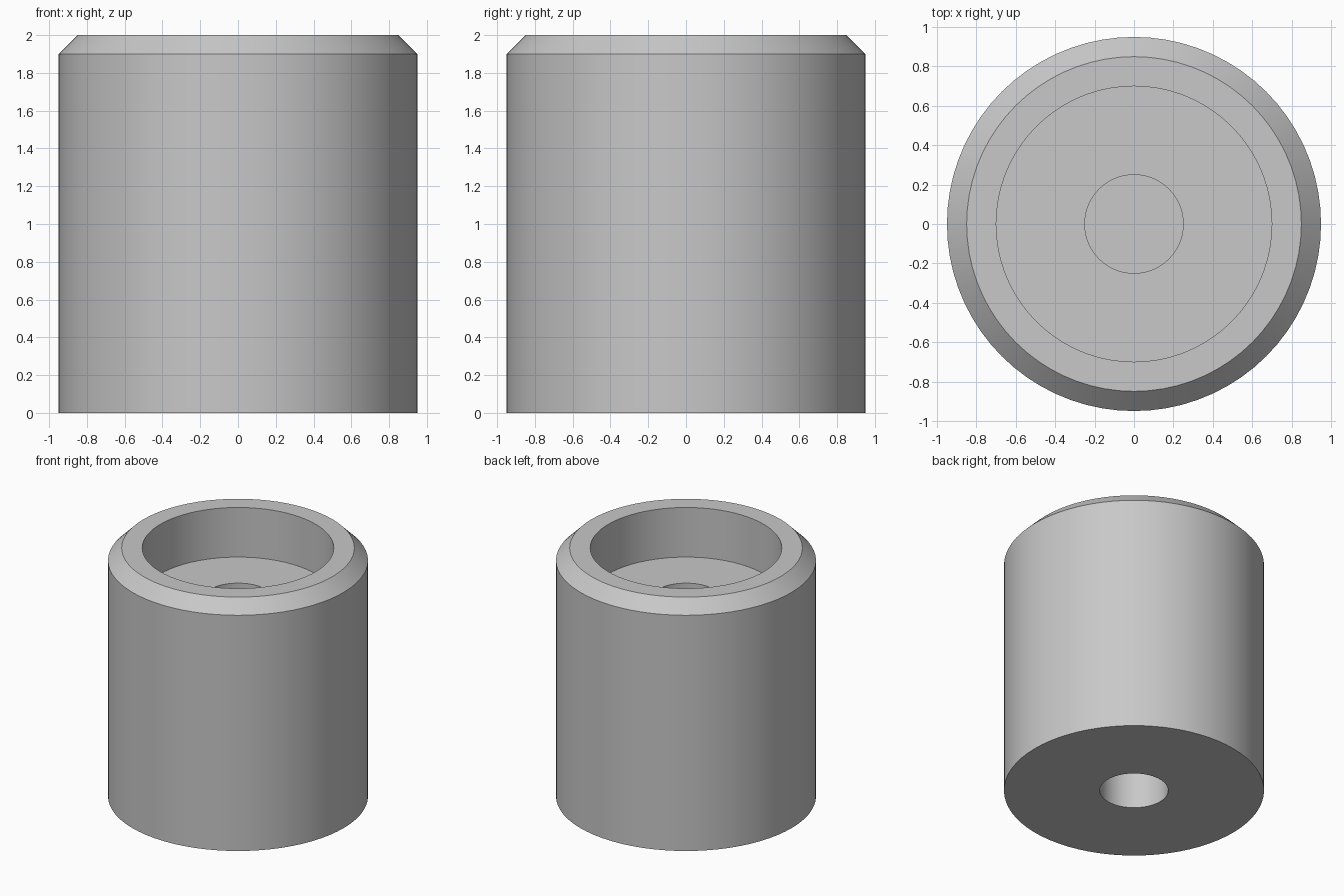
import bpy, bmesh, math

old = bpy.data.objects.get("Cube")
if old:
    bpy.data.objects.remove(old, do_unlink=True)

# Plain grey material
grey = bpy.data.materials.new("plain grey")
grey.use_nodes = True
color = (0.58, 0.58, 0.58, 1)
grey.diffuse_color = color
grey.node_tree.nodes["Principled BSDF"].inputs["Base Color"].default_value = color

SEGMENTS = 72
OUTER, RIM, RECESS, BORE = 0.95, 0.85, 0.70, 0.25
HEIGHT, SHOULDER, FLOOR = 2.0, 1.9, 1.6
WEB_TOP, WEB_BOTTOM = 0.81, 0.79

# Half section: upper bore, recess, chamfered rim, wall, base, lower bore
profile = [(0, WEB_TOP), (BORE, WEB_TOP), (BORE, FLOOR), (RECESS, FLOOR),
           (RECESS, HEIGHT), (RIM, HEIGHT), (OUTER, SHOULDER), (OUTER, 0),
           (BORE, 0), (BORE, WEB_BOTTOM), (0, WEB_BOTTOM)]

# Revolve the section into a closed solid
bm = bmesh.new()
verts = [bm.verts.new((r, 0, z)) for r, z in profile]
edges = [bm.edges.new(pair) for pair in zip(verts, verts[1:])]
bmesh.ops.spin(bm, geom=verts + edges, cent=(0, 0, 0), axis=(0, 0, 1),
               angle=math.tau, steps=SEGMENTS, use_merge=False)
bmesh.ops.remove_doubles(bm, verts=bm.verts[:], dist=0.0001)
bmesh.ops.recalc_face_normals(bm, faces=bm.faces[:])
mesh = bpy.data.meshes.new("bored_cylinder")
bm.to_mesh(mesh)
bm.free()
mesh.materials.append(grey)

body = bpy.data.objects.new("bored_cylinder", mesh)
bpy.context.collection.objects.link(body)
bpy.context.view_layer.objects.active = body
body.select_set(True)
bpy.ops.object.shade_smooth_by_angle(angle=math.radians(30))
